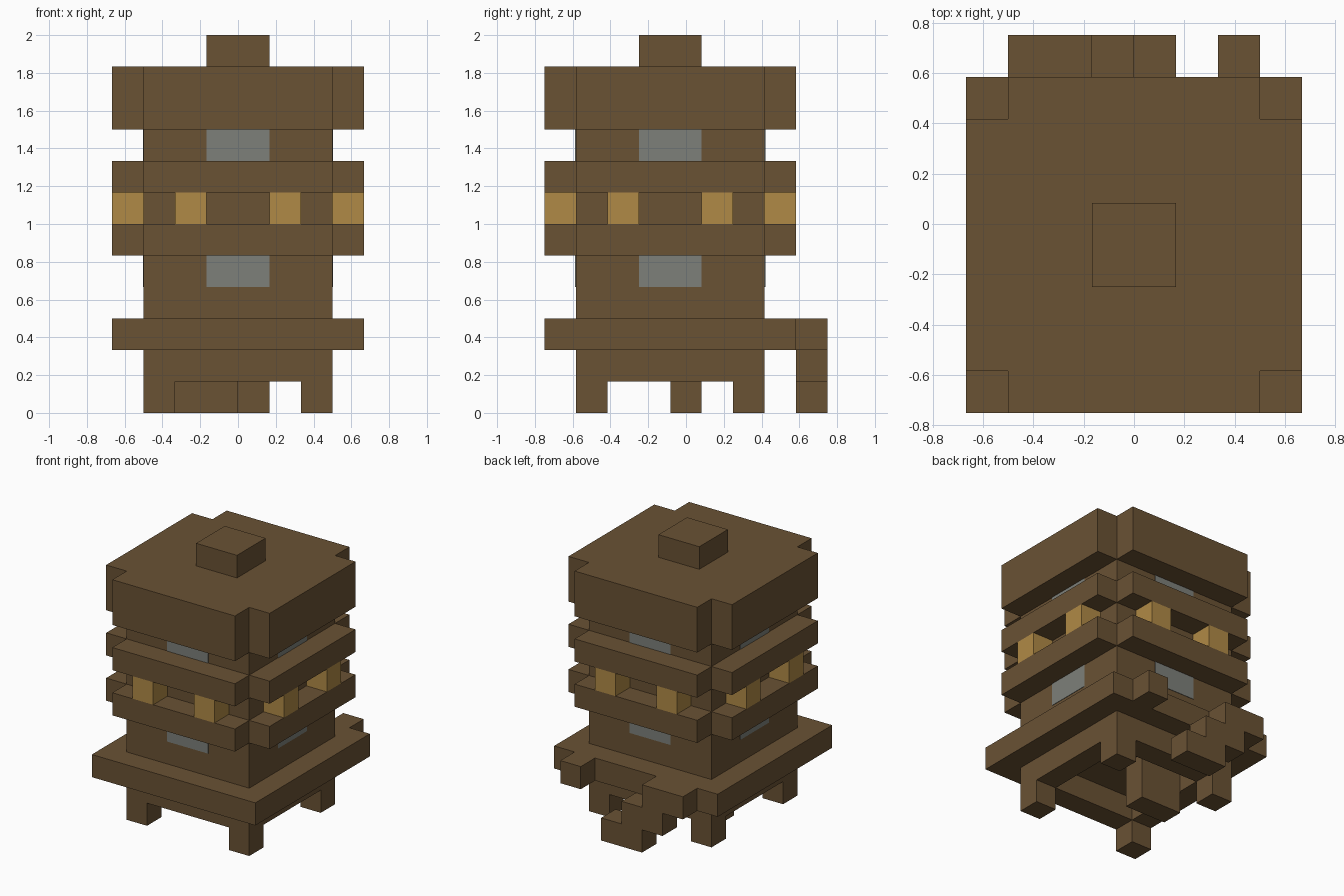
import bpy, bmesh

cube = bpy.data.objects.get("Cube")
if cube:
    bpy.data.objects.remove(cube, do_unlink=True)

U = 1 / 6          # one block
CY = -U / 2        # y centre of the tower


def material(name, rgb):
    m = bpy.data.materials.new(name)
    m.use_nodes = True
    col = (*rgb, 1)
    m.diffuse_color = col
    bsdf = m.node_tree.nodes["Principled BSDF"]
    bsdf.inputs["Base Color"].default_value = col
    bsdf.inputs["Roughness"].default_value = 0.9
    return m


WOOD = material("brown wood", (0.144, 0.084, 0.034))
GOLD = material("golden light", (0.434, 0.254, 0.061))
GREY = material("grey stone", (0.205, 0.216, 0.195))


def prism(name, outline, z0, z1, mat=WOOD):
    """Extrude an outline, given in blocks around the tower axis."""
    bm = bmesh.new()
    base = bm.faces.new([bm.verts.new((x * U, y * U + CY, z0 * U)) for x, y in outline])
    top = bmesh.ops.extrude_face_region(bm, geom=[base])["geom"]
    verts = [g for g in top if isinstance(g, bmesh.types.BMVert)]
    bmesh.ops.translate(bm, verts=verts, vec=(0, 0, (z1 - z0) * U))
    bmesh.ops.recalc_face_normals(bm, faces=bm.faces)
    mesh = bpy.data.meshes.new(name)
    bm.to_mesh(mesh)
    bm.free()
    mesh.materials.append(mat)
    obj = bpy.data.objects.new(name, mesh)
    bpy.context.collection.objects.link(obj)
    return obj


def box(name, x0, x1, y0, y1, z0, z1, mat=WOOD):
    return prism(name, [(x0, y0), (x1, y0), (x1, y1), (x0, y1)], z0, z1, mat)


def turned_box(name, turn, x0, x1, y0, y1, z0, z1, mat=WOOD):
    """Box turned by quarter turns about the tower axis."""
    pts = [(x0, y0), (x1, y0), (x1, y1), (x0, y1)]
    for _ in range(turn):
        pts = [(-y, x) for x, y in pts]
    return prism(name, pts, z0, z1, mat)


# Square outline with one block missing at each corner
NOTCHED = [(-3, -4), (3, -4), (3, -3), (4, -3), (4, 3), (3, 3),
           (3, 4), (-3, 4), (-3, 3), (-4, 3), (-4, -3), (-3, -3)]

# Tower core, platform and the notched tiers
box("tower_core", -3, 3, -3, 3, 3, 9)
box("platform", -4, 4, -4, 4, 2, 3)
prism("lower_ledge", NOTCHED, 5, 6)
prism("upper_ledge", NOTCHED, 7, 8)
prism("roof", NOTCHED, 9, 11)
box("roof_knob", -1, 1, -1, 1, 11, 12)

# Details repeated on all four sides
for turn, side in enumerate(("front", "left", "back", "right")):
    for x in (-2, 1):
        turned_box(f"{side}_light", turn, x, x + 1, -4, -3, 6, 7, GOLD)
    for z, level in ((4, "lower"), (8, "upper")):
        turned_box(f"{side}_{level}_window", turn, -1, 1, -3.02, -3, z, z + 1, GREY)
    turned_box(f"{side}_base_rail", turn, -3, 2, -3, -2, 1, 2)
    turned_box(f"{side}_leg", turn, -3, -2, -3, -2, 0, 1)

# Support block under the middle
box("middle_support", -2, 0, 0, 1, 0, 2)

# Stepped blocks and a single peg behind the platform
for step in range(3):
    box("back_step", -1 - step, 1 - step, 4, 5, step, step + 1)
box("back_peg", 2, 3, 4, 5, 2, 3)
